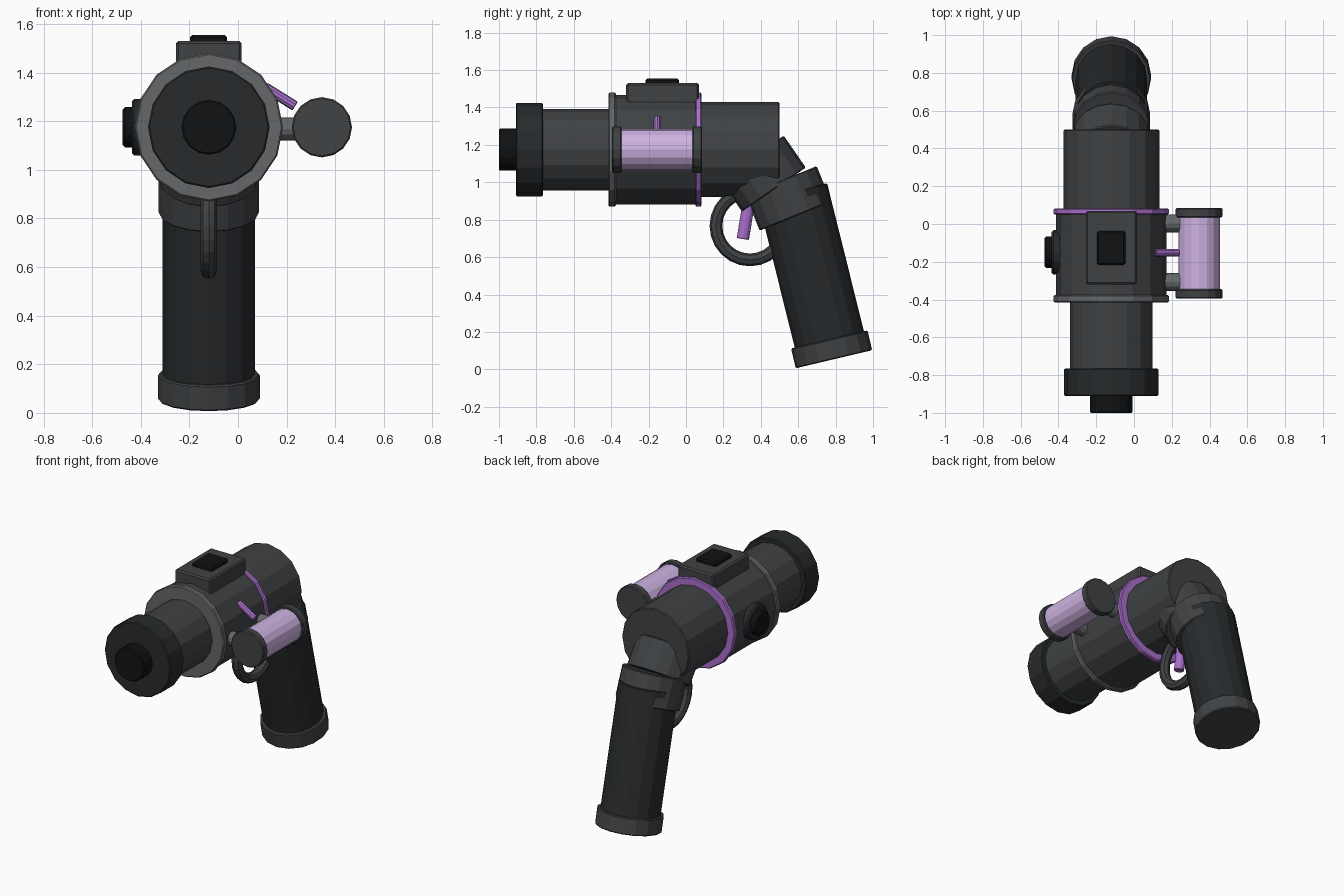
import bpy, math
from mathutils import Vector

if "Cube" in bpy.data.objects:
    bpy.data.objects.remove(bpy.data.objects["Cube"])

CX, CZ = -0.12, 1.175   # barrel axis


def mat(name, rgb):
    m = bpy.data.materials.new(name)
    m.diffuse_color = (*rgb, 1)
    m.use_nodes = True
    m.node_tree.nodes["Principled BSDF"].inputs["Base Color"].default_value = m.diffuse_color
    return m


STEEL = mat("steel", (0.13, 0.135, 0.14))
DARK = mat("dark_grey", (0.05, 0.054, 0.058))
GRIP = mat("grip_black", (0.02, 0.023, 0.025))
BLACK = mat("black", (0.005, 0.006, 0.007))
LILAC = mat("lilac", (0.62, 0.45, 0.76))
PURPLE = mat("purple", (0.40, 0.16, 0.60))


def finish(name, material, bevel):
    o = bpy.context.object
    o.name = name
    o.data.materials.append(material)
    if bevel:
        b = o.modifiers.new("bevel", 'BEVEL')
        b.width, b.segments, b.limit_method = bevel, 1, 'ANGLE'
        b.angle_limit = math.radians(40)
    return o


def rod(name, a, b, r, material, bevel=0.006, sides=16):
    a, b = Vector(a), Vector(b)
    d = b - a
    bpy.ops.mesh.primitive_cylinder_add(
        vertices=sides, radius=r, depth=d.length, location=(a + b) / 2,
        rotation=d.to_track_quat('Z', 'Y').to_euler())
    return finish(name, material, bevel)


def box(name, lo, hi, material, bevel=0.01):
    lo, hi = Vector(lo), Vector(hi)
    bpy.ops.mesh.primitive_cube_add(size=1, location=(lo + hi) / 2)
    bpy.context.object.scale = hi - lo
    bpy.ops.object.transform_apply(location=False, rotation=False, scale=True)
    return finish(name, material, bevel)


# barrel sections along y
for name, y0, y1, r, m in [
        ("muzzle_tip", -1.0, -0.88, 0.113, BLACK),
        ("muzzle", -0.91, -0.765, 0.25, GRIP),
        ("barrel", -0.80, -0.39, 0.218, DARK),
        ("front_ring", -0.415, -0.375, 0.305, STEEL),
        ("body", -0.39, 0.06, 0.293, DARK),
        ("rear_ring", 0.05, 0.083, 0.305, PURPLE),
        ("rear_body", 0.07, 0.50, 0.254, DARK)]:
    rod(name, (CX, y0, CZ), (CX, y1, CZ), r, m)

# top block and button
box("top_block", (-0.255, -0.32, 1.40), (0.015, 0.07, 1.53), DARK)
box("top_button", (-0.197, -0.217, 1.51), (-0.045, -0.037, 1.555), BLACK)

# left side dial
rod("dial_base", (-0.36, -0.15, CZ), (-0.437, -0.15, CZ), 0.117, GRIP, 0.01)
rod("dial_knob", (-0.42, -0.15, CZ), (-0.475, -0.15, CZ), 0.083, BLACK, 0.01)

# right side canister, caps and mounts
rod("canister", (0.345, -0.36, CZ), (0.345, 0.05, CZ), 0.109, LILAC, 0)
for i, y in enumerate((-0.37, 0.06)):
    rod(f"canister_cap_{i}", (0.345, y - 0.025, CZ), (0.345, y + 0.025, CZ), 0.124, DARK)
for i, y in enumerate((-0.307, 0.003)):
    rod(f"canister_mount_{i}", (0.10, y, 1.168), (0.27, y, 1.168), 0.047, STEEL, 0, 12)
rod("canister_pin", (0.11, -0.153, 1.34), (0.235, -0.153, 1.262), 0.021, PURPLE, 0.003, 10)

# grip: three overlapping sections with increasing bend, then end cap
rod("grip_neck", (CX, 0.352, 1.132), (CX, 0.47, 0.961), 0.207, DARK)
rod("grip_collar", (CX, 0.508, 1.009), (CX, 0.585, 0.819), 0.206, DARK)
rod("grip", (CX, 0.57, 0.95), (CX, 0.77, 0.145), 0.19, GRIP)
rod("grip_cap", (CX, 0.766, 0.160), (CX, 0.791, 0.054), 0.21, DARK)

# trigger guard and trigger
bpy.ops.mesh.primitive_torus_add(
    major_segments=24, minor_segments=8, major_radius=0.182, minor_radius=0.034,
    location=(CX, 0.342, 0.767), rotation=(0, math.pi / 2, 0))
finish("trigger_guard", DARK, 0)
rod("trigger", (CX, 0.345, 0.95), (CX, 0.304, 0.697), 0.033, PURPLE, 0.003, 12)
